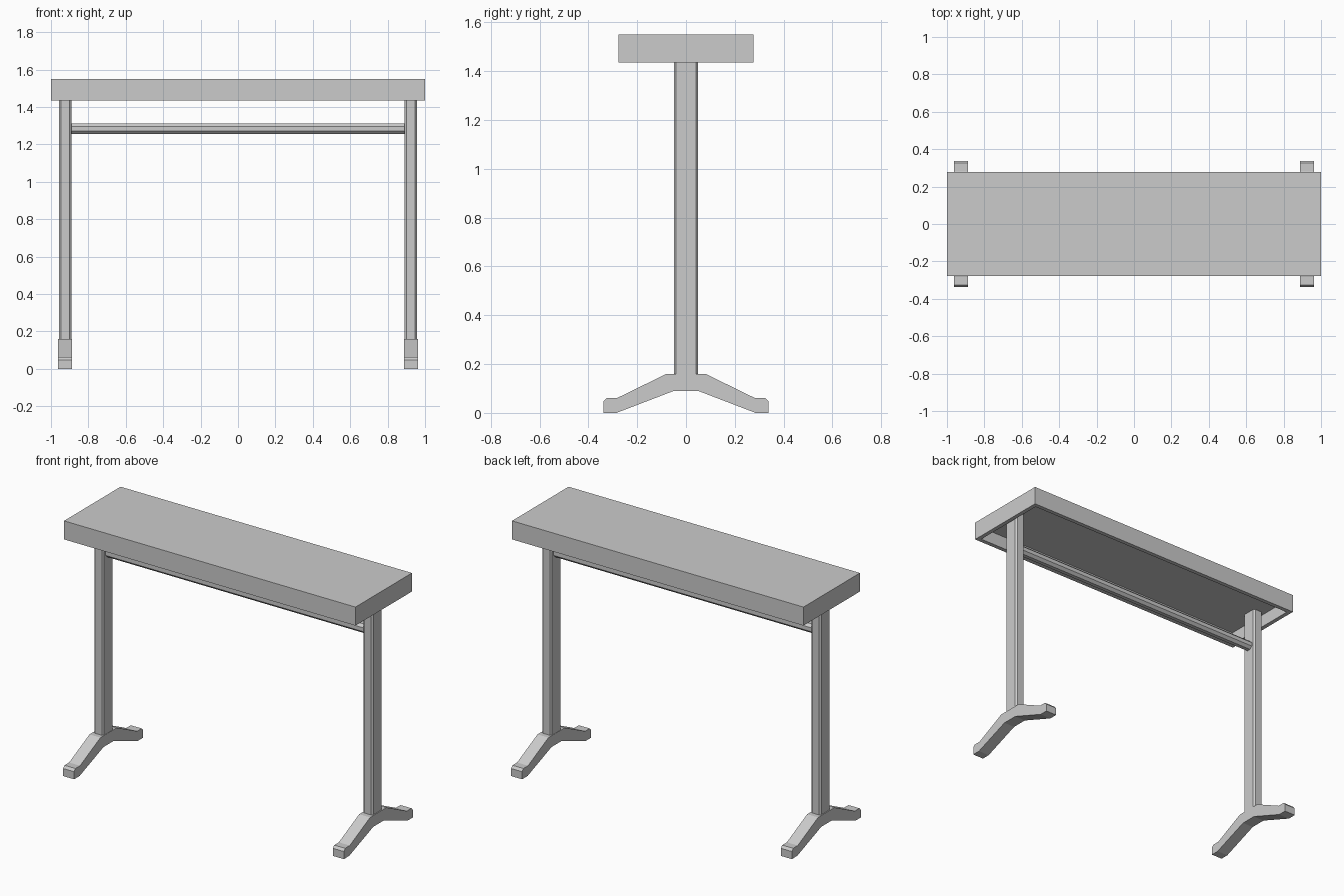
import bpy
import bmesh

cube = bpy.data.objects.get("Cube")
if cube:
    bpy.data.objects.remove(cube, do_unlink=True)

# One plain grey for the whole table
GREY = (0.6, 0.6, 0.6, 1)
grey = bpy.data.materials.new("light grey")
grey.use_nodes = True
grey.diffuse_color = GREY
grey.node_tree.nodes["Principled BSDF"].inputs["Base Color"].default_value = GREY


def finish(name, bm):
    bmesh.ops.recalc_face_normals(bm, faces=bm.faces)
    mesh = bpy.data.meshes.new(name)
    bm.to_mesh(mesh)
    bm.free()
    mesh.materials.append(grey)
    obj = bpy.data.objects.new(name, mesh)
    bpy.context.collection.objects.link(obj)
    return obj


def box(low, high):
    bm = bmesh.new()
    bmesh.ops.create_cube(bm, size=1)
    for v in bm.verts:
        v.co = [(a + b) / 2 + c * (b - a) for a, b, c in zip(low, high, v.co)]
    return bm


def chamfered_bar(name, low, high, axis, chamfer):
    """Box whose edges along one axis are cut flat."""
    bm = box(low, high)
    edges = [e for e in bm.edges
             if abs(e.verts[0].co[axis] - e.verts[1].co[axis]) > 1e-4]
    bmesh.ops.bevel(bm, geom=edges, offset=chamfer, segments=1, affect='EDGES')
    return finish(name, bm)


# Table top: a slab hollowed from below, leaving a rim
bm = box((-1, -0.277, 1.435), (1, 0.277, 1.55))
bottom = min(bm.faces, key=lambda f: f.calc_center_median().z)
bmesh.ops.inset_region(bm, faces=[bottom], thickness=0.037)
recess = bmesh.ops.extrude_face_region(bm, geom=[bottom])["geom"]
bmesh.ops.translate(bm, vec=(0, 0, 0.08),
                    verts=[g for g in recess if isinstance(g, bmesh.types.BMVert)])
if bottom.is_valid:
    bmesh.ops.delete(bm, geom=[bottom], context='FACES')
finish("table_top", bm)

# Half outline of a foot (y, z), mirrored to the other side
half = [(0.08, 0.16), (0.28, 0.062), (0.325, 0.062), (0.338, 0.047),
        (0.338, 0), (0.285, 0), (0.05, 0.09)]
outline = half + [(-y, z) for y, z in reversed(half)]

for side, sx in (("left", 1), ("right", -1)):
    # Leg
    x0, x1 = sorted((sx * 0.89, sx * 0.957))
    chamfered_bar(side + "_leg", (x0, -0.05, 0.15), (x1, 0.05, 1.515), 2, 0.01)

    # Splayed foot
    x0, x1 = sorted((sx * 0.888, sx * 0.963))
    bm = bmesh.new()
    face = bm.faces.new([bm.verts.new((x0, y, z)) for y, z in outline])
    end = bmesh.ops.extrude_face_region(bm, geom=[face])["geom"]
    bmesh.ops.translate(bm, vec=(x1 - x0, 0, 0),
                        verts=[g for g in end if isinstance(g, bmesh.types.BMVert)])
    finish(side + "_foot", bm)

# Octagonal stretcher between the legs
chamfered_bar("stretcher", (-0.89, -0.028, 1.254), (0.89, 0.028, 1.31), 0, 0.016)
